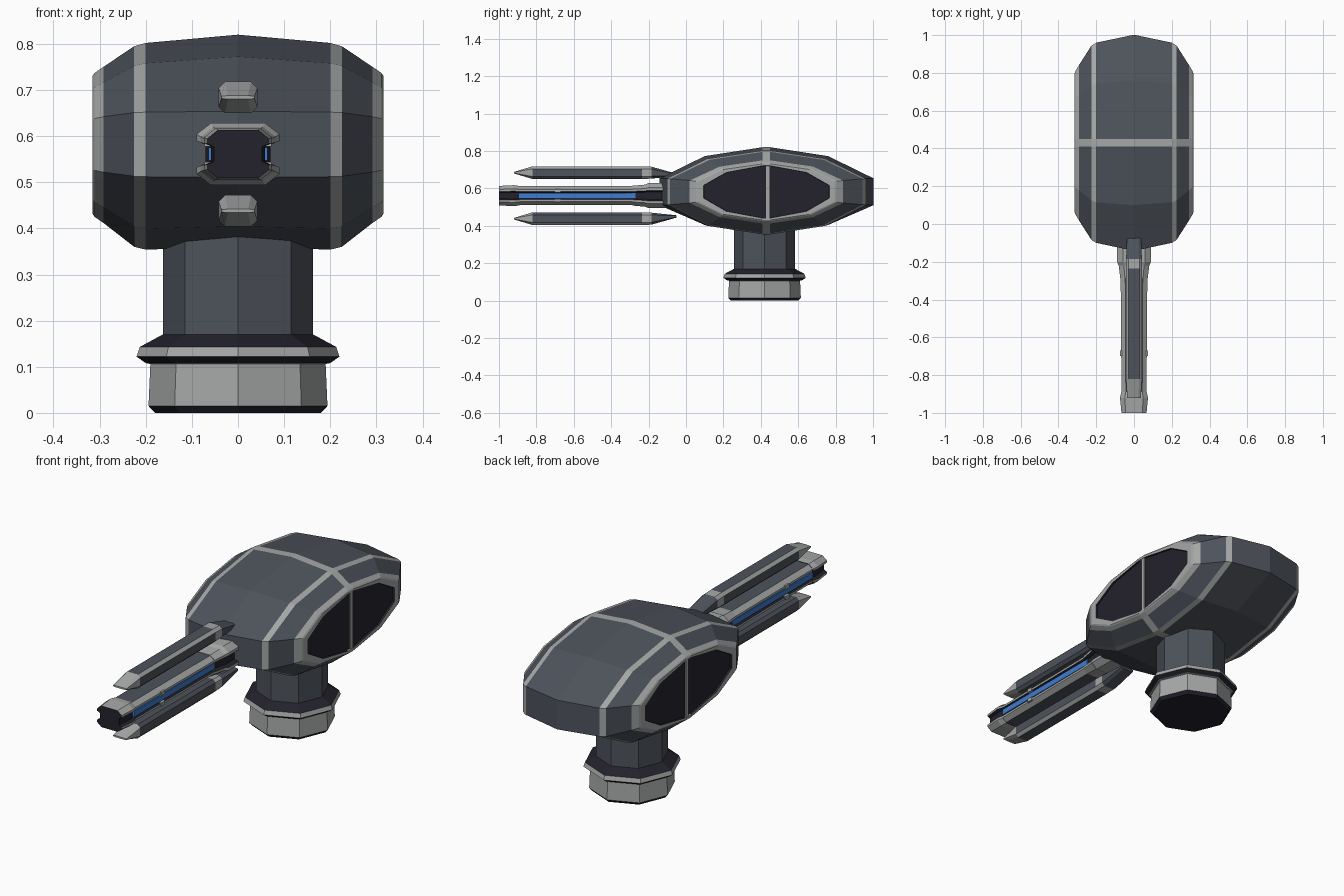
import bpy, bmesh, math
from mathutils import Vector

if "Cube" in bpy.data.objects:
    bpy.data.objects.remove(bpy.data.objects["Cube"], do_unlink=True)


def material(name, rgb):
    m = bpy.data.materials.new(name)
    m.use_nodes = True
    m.diffuse_color = (*rgb, 1)
    m.node_tree.nodes["Principled BSDF"].inputs["Base Color"].default_value = (*rgb, 1)
    return m


MATS = [material("slate armour", (0.075, 0.086, 0.105)),
        material("light grey trim", (0.38, 0.39, 0.39)),
        material("near black", (0.017, 0.016, 0.026)),
        material("blue glow", (0.05, 0.2, 0.62))]
SLATE, TRIM, BLACK, BLUE = range(4)


def loft(name, rings, colour, caps):
    """Skin closed rings; colour(span, edge) picks the material."""
    bm = bmesh.new()
    loops = [[bm.verts.new(p) for p in ring] for ring in rings]
    n = len(loops[0])
    for i in range(len(loops) - 1):
        a, b = loops[i], loops[i + 1]
        for j in range(n):
            k = (j + 1) % n
            bm.faces.new((a[j], a[k], b[k], b[j])).material_index = colour(i, j)
    for loop, mat in zip((loops[0], loops[-1]), caps):
        bm.faces.new(loop).material_index = mat
    bmesh.ops.recalc_face_normals(bm, faces=bm.faces)
    me = bpy.data.meshes.new(name)
    bm.to_mesh(me)
    bm.free()
    for m in MATS:
        me.materials.append(m)
    ob = bpy.data.objects.new(name, me)
    bpy.context.collection.objects.link(ob)
    return ob


def box(name, lo, hi, mat):
    ring = lambda z: [(lo[0], lo[1], z), (hi[0], lo[1], z), (hi[0], hi[1], z), (lo[0], hi[1], z)]
    return loft(name, [ring(lo[2]), ring(hi[2])], lambda i, j: mat, (mat, mat))


# Turret shell: faceted lens lofted from side to side, with trim bands
CY, CZ = 0.43, 0.582


def shell_ring(x, end, top, bottom, shoulder, flat, frac=0.8):
    half = [(0.02, top), (shoulder, top * frac), (end, flat),
            (end, -flat), (shoulder, -bottom * frac), (0.02, -bottom)]
    pts = half + [(-y, z) for y, z in reversed(half)]
    return [(x, CY + y, CZ + z) for y, z in pts]


spec = [(0.2, 0.53, 0.22, 0.228, 0.315, 0.07),
        (0.225, 0.515, 0.213, 0.222, 0.305, 0.069),
        (0.292, 0.41, 0.168, 0.17, 0.25, 0.06),
        (0.311, 0.378, 0.155, 0.157, 0.235, 0.056),
        (0.315, 0.365, 0.149, 0.151, 0.23, 0.054),
        (0.315, 0.336, 0.139, 0.141, 0.215, 0.034, 0.74),
        (0.306, 0.334, 0.138, 0.14, 0.214, 0.034, 0.74)]
rings = [shell_ring(-s[0], *s[1:]) for s in reversed(spec)]
rings += [shell_ring(0, 0.572, 0.238, 0.222, 0.33, 0.072)]
rings += [shell_ring(*s) for s in spec]
middle = len(spec)


def shell_colour(i, j):
    step = i - middle if i >= middle else middle - 1 - i
    if step in (1, 3, 4, 5) or j in (5, 11):
        return TRIM
    return BLACK if step == 6 else SLATE


loft("turret_shell", rings, shell_colour, (BLACK, BLACK))

# Window divider bars
for side, tag in ((1, "left"), (-1, "right")):
    xs = sorted((side * 0.304, side * 0.313))
    box(tag + "_window_bar", (xs[0], 0.428, 0.442), (xs[1], 0.446, 0.722), TRIM)

# Octagonal pedestal: neck, flange and foot
profile = [(0.18, 0), (0.194, 0.015), (0.19, 0.106), (0.2, 0.108),
           (0.22, 0.122), (0.213, 0.143), (0.163, 0.17), (0.163, 0.42)]
pedestal_mats = [BLACK, TRIM, TRIM, BLACK, TRIM, BLACK, SLATE]
loft("pedestal",
     [[(r * math.sin(k * math.pi / 4), 0.42 + r * math.cos(k * math.pi / 4), z)
       for k in range(8)] for r, z in profile],
     lambda i, j: pedestal_mats[i], (BLACK, SLATE))

# Gun barrel: chamfered section with a groove down each side
BZ = 0.561
quarter = [(0.046, 0.056), (0.07, 0.036), (0.07, 0.024), (0.055, 0.017)]
right_half = quarter + [(x, -z) for x, z in reversed(quarter)]
section = right_half + [(-x, -z) for x, z in right_half]


def barrel_ring(y, sx, sz):
    return [(x * sx, y, BZ + z * sz) for x, z in section]


def barrel_colour(i, j):
    edge = j % 8
    if edge in (2, 3, 4):
        return BLACK
    return SLATE if edge == 7 else TRIM


def trim_colour(i, j):
    return BLACK if j % 8 in (2, 3, 4) else TRIM


loft("barrel", [barrel_ring(-0.93, 0.94, 0.9), barrel_ring(-0.1, 1.03, 0.9)],
     barrel_colour, (BLACK, SLATE))
loft("muzzle", [barrel_ring(-1, 0.95, 0.93), barrel_ring(-0.92, 1.06, 1),
                barrel_ring(-0.89, 0.96, 0.93)], trim_colour, (BLACK, BLACK))
loft("barrel_collar", [barrel_ring(-0.285, 1.04, 0.95), barrel_ring(-0.22, 1.16, 1.05),
                       barrel_ring(-0.2, 1.28, 1.2), barrel_ring(-0.1, 1.28, 1.2)],
     trim_colour, (TRIM, TRIM))

# Glowing strips and small clips in the barrel grooves
for side, tag in ((1, "left"), (-1, "right")):
    xs = sorted((side * 0.045, side * 0.064))
    box(tag + "_glow_strip", (xs[0], -0.895, BZ - 0.014), (xs[1], -0.27, BZ + 0.014), BLUE)
    xs = sorted((side * 0.05, side * 0.073))
    for dz, level in ((0.026, "upper"), (-0.026, "lower")):
        box(tag + "_" + level + "_clip", (xs[0], -0.7, BZ + dz - 0.009),
            (xs[1], -0.67, BZ + dz + 0.009), TRIM)

# Twin guard blades above and below the barrel, pointed at both ends
blade = [(-0.92, 0.036, 0.004, 0), (-0.82, 0.042, 0.034, 0), (-0.235, 0.042, 0.034, 0),
         (-0.185, 0.042, 0.032, 0), (-0.05, 0.036, 0.006, -0.012)]


def blade_ring(y, w, h, dz, sign):
    cx, ch = 0.014, h * 0.4
    pts = [(w - cx, h), (w, h - ch), (w, ch - h), (w - cx, -h),
           (cx - w, -h), (-w, ch - h), (-w, h - ch), (cx - w, h)]
    return [(x, y, BZ + sign * (0.123 + dz + z)) for x, z in pts]


def blade_colour(i, j):
    return TRIM if i in (0, 2) or (j in (0, 6) and i < 3) else SLATE


for sign, tag in ((1, "upper"), (-1, "lower")):
    loft(tag + "_guard_blade", [blade_ring(*s, sign) for s in blade],
         blade_colour, (TRIM, SLATE))
